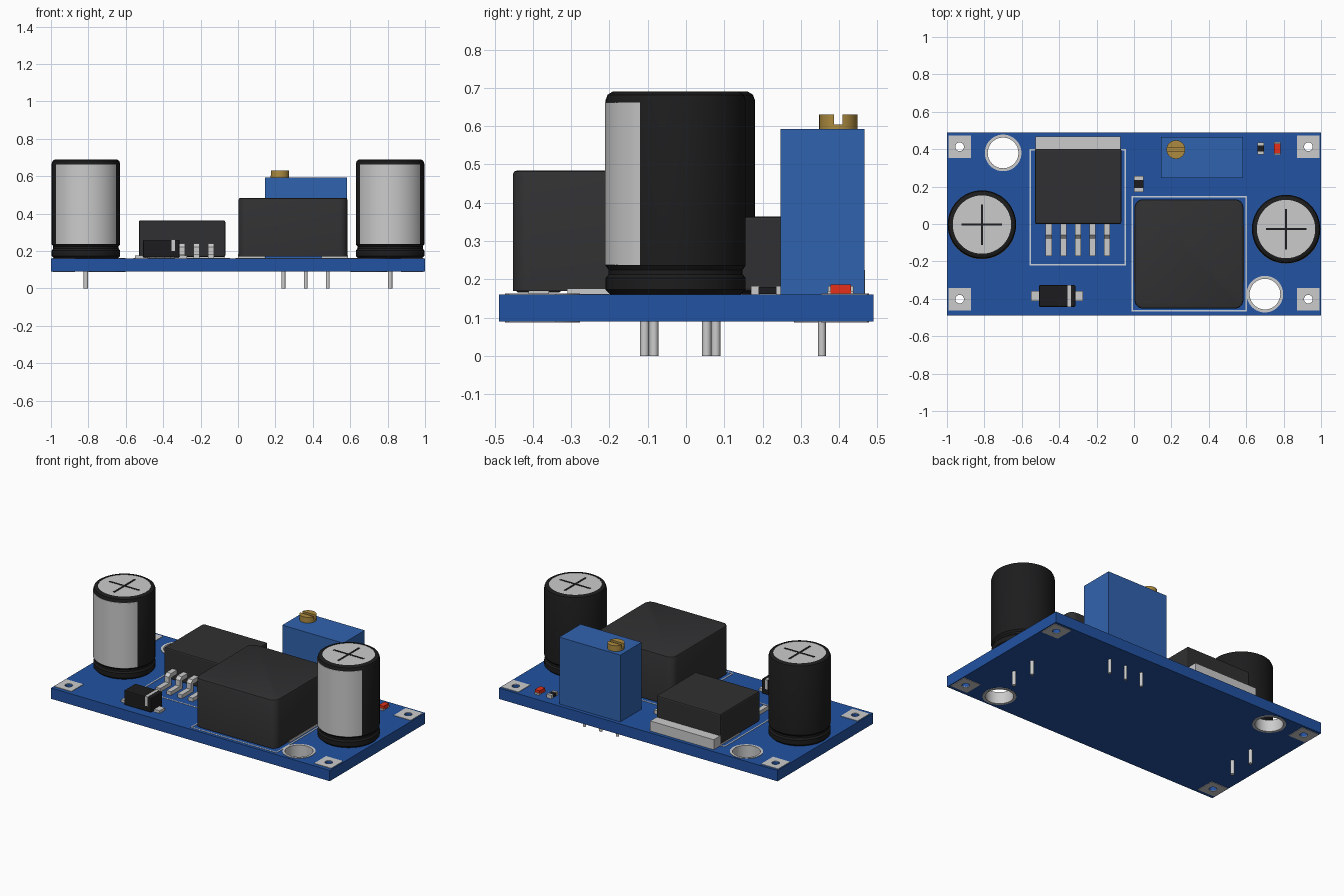
import bpy, bmesh
from math import pi, radians
from mathutils import Matrix, Vector

if "Cube" in bpy.data.objects:
    bpy.data.objects.remove(bpy.data.objects["Cube"])


def material(name, rgb):
    m = bpy.data.materials.new(name)
    m.diffuse_color = (*rgb, 1)
    m.use_nodes = True
    m.node_tree.nodes["Principled BSDF"].inputs["Base Color"].default_value = m.diffuse_color
    return m


BLUE = material("board_blue", (0.016, 0.085, 0.36))
POT = material("trimmer_blue", (0.03, 0.125, 0.43))
BLACK = material("black", (0.012, 0.012, 0.013))
DARK = material("dark_grey", (0.03, 0.03, 0.032))
BRASS = material("brass", (0.42, 0.26, 0.05))
RED = material("red", (0.8, 0.03, 0.01))
SILK = material("silk", (0.6, 0.65, 0.72))
TOP = 0.16


def finish(name, bm, mat=None, smooth=False):
    bmesh.ops.recalc_face_normals(bm, faces=bm.faces)
    me = bpy.data.meshes.new(name)
    bm.to_mesh(me)
    bm.free()
    ob = bpy.data.objects.new(name, me)
    bpy.context.collection.objects.link(ob)
    if mat:
        me.materials.append(mat)
    bpy.ops.object.select_all(action='DESELECT')
    ob.select_set(True)
    bpy.context.view_layer.objects.active = ob
    if smooth:
        bpy.ops.object.shade_smooth_by_angle(angle=radians(35))
    return ob


def add_box(bm, x0, x1, y0, y1, z0, z1):
    mtx = Matrix.Translation(((x0 + x1) / 2, (y0 + y1) / 2, (z0 + z1) / 2))
    mtx = mtx @ Matrix.Diagonal((x1 - x0, y1 - y0, z1 - z0, 1))
    bmesh.ops.create_cube(bm, size=1, matrix=mtx)


def boxes(name, dims, mat=None, bevel=0):
    bm = bmesh.new()
    for d in dims:
        add_box(bm, *d)
    if bevel:
        bmesh.ops.bevel(bm, geom=bm.edges[:], offset=bevel, segments=2, profile=0.5, affect='EDGES')
    return finish(name, bm, mat)


def lathe(name, profile, x, y, mat=None, closed=False, start=0, sweep=2 * pi, n=48):
    bm = bmesh.new()
    vs = [bm.verts.new((r, 0, z)) for r, z in profile]
    es = [bm.edges.new(p) for p in zip(vs, vs[1:] + vs[:1] if closed else vs[1:])]
    bmesh.ops.rotate(bm, verts=vs, cent=(0, 0, 0), matrix=Matrix.Rotation(start, 3, 'Z'))
    bmesh.ops.spin(bm, geom=vs + es, cent=(0, 0, 0), axis=(0, 0, 1), angle=sweep, steps=n)
    bmesh.ops.remove_doubles(bm, verts=bm.verts, dist=1e-5)
    bmesh.ops.translate(bm, verts=bm.verts, vec=(x, y, 0))
    return finish(name, bm, mat, True)


def cylinders(name, spots, z0, z1, mat=None, n=24):
    bm = bmesh.new()
    for x, y, r in spots:
        bmesh.ops.create_cone(bm, cap_ends=True, segments=n, radius1=r, radius2=r, depth=z1 - z0,
                              matrix=Matrix.Translation((x, y, (z0 + z1) / 2)))
    return finish(name, bm, mat, True)


def cut(ob, cutter):
    bpy.context.view_layer.objects.active = ob
    mod = ob.modifiers.new("holes", 'BOOLEAN')
    mod.object = cutter
    mod.solver = 'EXACT'
    bpy.ops.object.modifier_apply(modifier=mod.name)


# Board with mounting and corner pad holes
mounts = [(-0.70, 0.38), (0.70, -0.375)]
pads = [(sx * 0.932, y) for sx in (-1, 1) for y in (0.413, -0.402)]
board = boxes("board", [(-1, 1, -0.488, 0.49, 0.09, TOP)], BLUE)
holes = cylinders("hole_cutter", [(x, y, 0.09) for x, y in mounts] + [(x, y, 0.023) for x, y in pads], 0, 0.3, n=32)
holes.hide_render = True
cut(board, holes)
corner = boxes("corner_pads", [(x - 0.061, x + 0.061, y - 0.061, y + 0.061, z, z + 0.004)
                               for x, y in pads for z in (0.087, 0.159)])
cut(corner, holes)
bpy.data.objects.remove(holes)
for i, (x, y) in enumerate(mounts):
    lathe(f"mount_ring_{i}", [(0.082, 0.087), (0.098, 0.087), (0.098, 0.163), (0.082, 0.163)], x, y, closed=True)

# Electrolytic capacitors: sleeve, light stripe, scored metal top, pins
sleeve = [(0, .16), (.17, .16), (.183, .173), (.183, .203), (.175, .213), (.175, .225), (.183, .236),
          (.183, .668), (.178, .682), (.165, .69), (.156, .69), (.156, .68), (0, .68)]
stripe = [(.181, .238), (.185, .238), (.185, .662), (.181, .662)]
for side, x, y in (("left", -0.813, -0.003), ("right", 0.813, -0.027)):
    lathe(f"capacitor_sleeve_{side}", sleeve, x, y, BLACK)
    lathe(f"capacitor_stripe_{side}", stripe, x, y, None, True, radians(-150), radians(120), 24)
    cylinders(f"capacitor_top_{side}", [(x, y, 0.156)], 0.675, 0.687, n=48)
    boxes(f"capacitor_score_{side}", [(x - .108, x + .108, y - .006, y + .006, .68, .689),
                                      (x - .006, x + .006, y - .108, y + .108, .68, .6892)], BLACK)
    cylinders(f"capacitor_pins_{side}", [(x, y + d, 0.012) for d in (-0.081, 0.081)], 0, 0.17, n=16)

# Regulator chip: body, metal tab, five bent leads
boxes("regulator_body", [(-0.53, -0.068, 0.0, 0.402, 0.168, 0.364)], DARK, 0.008)
boxes("regulator_tab", [(-0.527, -0.071, 0.2, 0.468, TOP, 0.225)])
bend = [(.02, .24), (-.06, .24), (-.078, .222), (-.078, .185), (-.17, .185),
        (-.17, .161), (-.052, .161), (-.052, .212), (.02, .212)]
bm = bmesh.new()
for i in range(5):
    x = -0.472 + i * 0.078
    f = bm.faces.new([bm.verts.new((x, y, z)) for y, z in bend])
    ext = bmesh.ops.extrude_face_region(bm, geom=[f], use_keep_orig=True)
    bmesh.ops.translate(bm, vec=Vector((0.033, 0, 0)),
                        verts=[v for v in ext["geom"] if isinstance(v, bmesh.types.BMVert)])
finish("regulator_leads", bm)

# Inductor block with rounded corners and contact plates
bm = bmesh.new()
add_box(bm, 0.003, 0.585, -0.452, 0.132, 0.17, 0.484)
upright = [e for e in bm.edges if abs(e.verts[0].co.z - e.verts[1].co.z) > 0.1]
bmesh.ops.bevel(bm, geom=upright, offset=0.045, segments=6, profile=0.5, affect='EDGES')
rim = [e for e in bm.edges if min(v.co.z for v in e.verts) > 0.48]
bmesh.ops.bevel(bm, geom=rim, offset=0.01, segments=2, profile=0.5, affect='EDGES')
finish("inductor_body", bm, DARK, True)
boxes("inductor_contacts", [(x, x + 0.14, -0.31, -0.01, TOP, 0.175) for x in (0.001, 0.447)])

# Trimmer: housing, slotted brass screw, pins
boxes("trimmer_housing", [(0.145, 0.583, 0.247, 0.466, TOP, 0.593)], POT)
screw = cylinders("trimmer_screw", [(0.224, 0.398, 0.05)], 0.585, 0.63, BRASS, 32)
slot = boxes("slot_cutter", [(0.1, 0.4, 0.387, 0.409, 0.605, 0.7)])
cut(screw, slot)
bpy.data.objects.remove(slot)
cylinders("trimmer_pins", [(x, 0.355, 0.01) for x in (0.243, 0.362, 0.48)], 0, 0.17, n=16)

# Diode with polarity band
boxes("diode_body", [(-0.508, -0.313, -0.443, -0.327, 0.165, 0.26)], BLACK, 0.006)
boxes("diode_band", [(-0.356, -0.338, -0.4435, -0.3265, 0.2, 0.2615)])
boxes("diode_terminals", [(-0.55, -0.48, -0.412, -0.358, TOP, 0.177), (-0.34, -0.273, -0.412, -0.358, TOP, 0.177)])

# Small chip parts: dark or red middle between metal ends
for name, x, y, w, h, mat in (("chip_capacitor", 0.025, 0.213, 0.026, 0.043, BLACK),
                              ("chip_resistor", 0.677, 0.404, 0.017, 0.033, BLACK),
                              ("indicator_light", 0.765, 0.404, 0.017, 0.034, RED)):
    top = 0.187 if mat is RED else 0.18
    k = h * 0.8 if mat is RED else h * 0.55
    boxes(name, [(x - w, x + w, y - k, y + k, 0.162, top)], mat)
    boxes(name + "_ends", [(x - w, x + w, y + min(s * h, s * h * 0.5), y + max(s * h, s * h * 0.5), TOP,
                            0.17 if mat is RED else 0.183) for s in (-1, 1)])

# Printed outlines around regulator and inductor
t = 0.008
for name, x0, x1, y0, y1 in (("regulator_outline", -0.558, -0.044, -0.223, 0.4),
                             ("inductor_outline", -0.014, 0.605, -0.468, 0.15)):
    boxes(name, [(x0, x1, y0, y0 + t, .159, .162), (x0, x1, y1 - t, y1, .159, .162),
                 (x0, x0 + t, y0 + t, y1 - t, .159, .162), (x1 - t, x1, y0 + t, y1 - t, .159, .162)], SILK)
